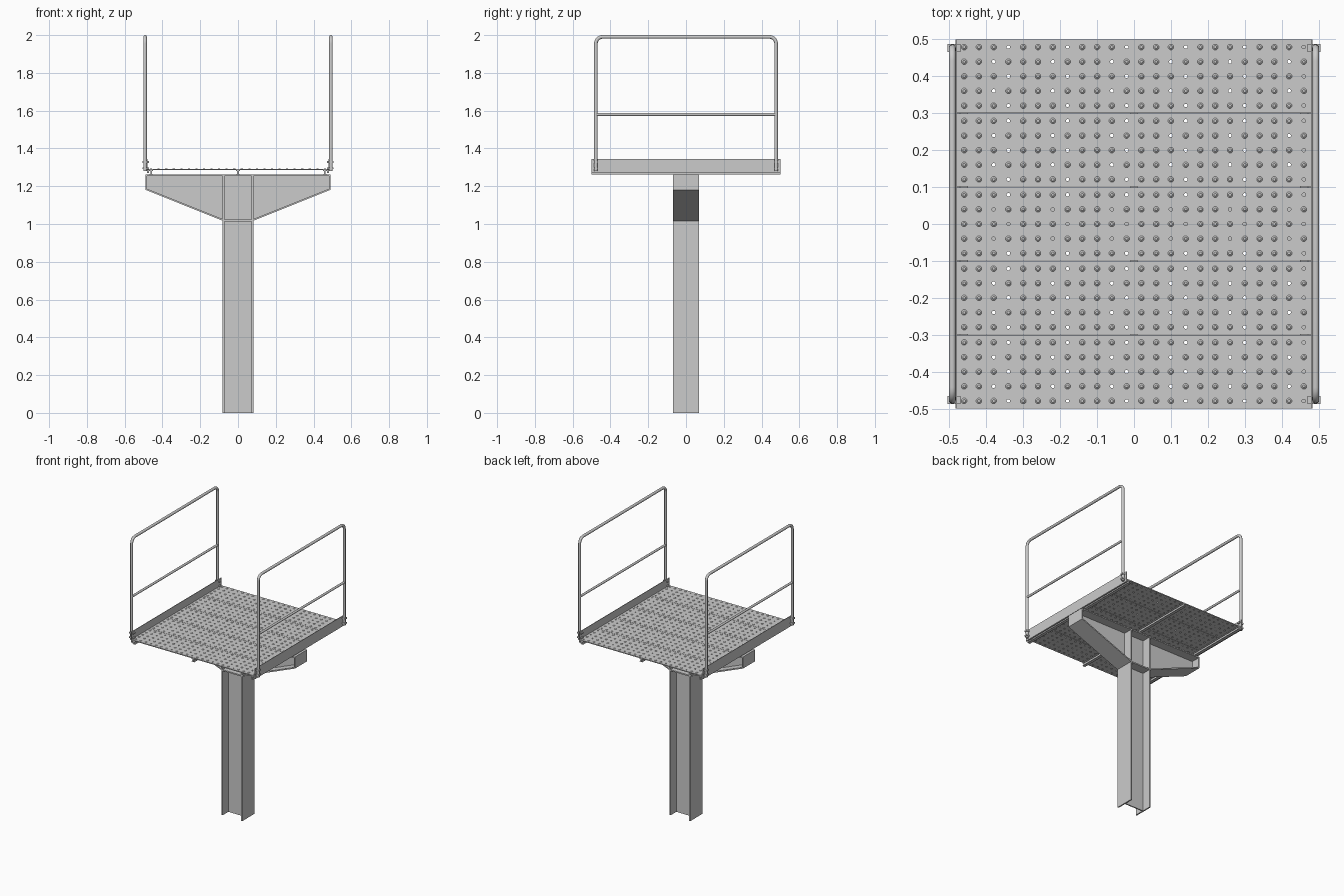
import bpy, bmesh, math
from mathutils import Vector

if "Cube" in bpy.data.objects:
    bpy.data.objects.remove(bpy.data.objects["Cube"])


def finish(name, bm, smooth=False):
    bmesh.ops.recalc_face_normals(bm, faces=bm.faces)
    me = bpy.data.meshes.new(name)
    bm.to_mesh(me)
    bm.free()
    ob = bpy.data.objects.new(name, me)
    bpy.context.collection.objects.link(ob)
    if smooth:
        bpy.context.view_layer.objects.active = ob
        ob.select_set(True)
        bpy.ops.object.shade_smooth_by_angle(angle=math.radians(40))
        ob.select_set(False)
    return ob


def prism(name, pts, y0, y1):
    """Extrude an x-z outline along y."""
    bm = bmesh.new()
    f = bm.faces.new([bm.verts.new((x, y0, z)) for x, z in pts])
    r = bmesh.ops.extrude_face_region(bm, geom=[f])
    vs = [v for v in r['geom'] if isinstance(v, bmesh.types.BMVert)]
    bmesh.ops.translate(bm, verts=vs, vec=(0, y1 - y0, 0))
    # make sure the starting cap is present
    if not any(all(abs(v.co.y - y0) < 1e-6 for v in g.verts) for g in bm.faces):
        bm.faces.new([v for v in bm.verts if abs(v.co.y - y0) < 1e-6])
    return finish(name, bm)


def box(name, x0, x1, y0, y1, z0, z1):
    return prism(name, [(x0, z0), (x1, z0), (x1, z1), (x0, z1)], y0, y1)


def tube(name, pts, r, sides=12):
    """Sweep a round section along a path lying in a y-z plane."""
    bm = bmesh.new()
    pts = [Vector(p) for p in pts]
    rings = []
    for i, p in enumerate(pts):
        t = (pts[min(i + 1, len(pts) - 1)] - pts[max(i - 1, 0)]).normalized()
        u = Vector((1, 0, 0))
        w = t.cross(u)
        rings.append([bm.verts.new(p + r * (math.cos(a) * u + math.sin(a) * w))
                      for a in (2 * math.pi * k / sides for k in range(sides))])
    for a, b in zip(rings, rings[1:]):
        for k in range(sides):
            n = (k + 1) % sides
            bm.faces.new((a[k], a[n], b[n], b[k]))
    bm.faces.new(rings[0])
    bm.faces.new(rings[-1])
    return finish(name, bm, True)


HW = 0.068   # half width of the steel sections
TOP = 1.262  # top of the bracket

# column web and bracket web
box("column_web", -0.075, 0.075, -0.004, 0.004, 0, 1.03)
prism("bracket_web", [(-0.485, TOP - 0.004), (-0.485, 1.188), (-0.078, 1.024),
                      (0.078, 1.024), (0.485, 1.188), (0.485, TOP - 0.004)], -0.004, 0.004)
box("bracket_top_flange", -0.49, 0.49, -HW, HW, TOP - 0.008, TOP)
box("column_stiffener", -0.075, 0.075, -HW, HW, 1.014, 1.023)

for s, side in ((-1, "left"), (1, "right")):
    # column flange, sloping bracket flange and end plate
    xs = sorted((s * 0.072, s * 0.081))
    box(side + "_column_flange", *xs, -HW, HW, 0, TOP - 0.004)
    prism(side + "_bracket_flange", [(s * 0.078, 1.016), (s * 0.49, 1.181),
                                     (s * 0.49, 1.190), (s * 0.078, 1.025)], -HW, HW)
    xs = sorted((s * 0.483, s * 0.49))
    box(side + "_end_plate", *xs, -HW, HW, 1.181, TOP)

# I-shaped joists under the deck
half = [(0.010, 1.262), (0.010, 1.266), (0.004, 1.266),
        (0.004, 1.281), (0.010, 1.281), (0.010, 1.285)]
for name, x in (("left", -0.46), ("middle", 0), ("right", 0.46)):
    prism(name + "_joist", [(x + a, z) for a, z in half]
          + [(x - a, z) for a, z in reversed(half)], -0.5, 0.5)


def plank(name, yc):
    """Anti-slip plank: a grid of cells, each with a raised stud or a drain hole."""
    bm = bmesh.new()
    z, nx, ny = 1.291, 24, 5
    cx, cy = 0.96 / nx, 0.198 / ny
    for i in range(nx):
        for j in range(ny):
            x, y = -0.48 + (i + 0.5) * cx, yc + (j - 2) * cy
            cor = [bm.verts.new((x + a * cx / 2, y + b * cy / 2, z))
                   for a, b in ((1, 1), (-1, 1), (-1, -1), (1, -1))]
            hole = (i % 4 == 2 and j in (1, 3)) or (i % 4 == 3 and j in (0, 2, 4))

            def ring(rad, h):
                return [bm.verts.new((x + rad * math.cos(a), y + rad * math.sin(a), z + h))
                        for a in (math.radians(22.5 + 45 * k) for k in range(8))]

            base = ring(0.005 if hole else 0.008, 0)
            for q in range(4):
                a, b, n = base[2 * q], base[2 * q + 1], (q + 1) % 4
                bm.faces.new((cor[q], b, a))
                bm.faces.new((cor[q], cor[n], base[2 * n], b))
            if not hole:
                top = ring(0.004, 0.003)
                for k in range(8):
                    n = (k + 1) % 8
                    bm.faces.new((base[k], base[n], top[n], top[k]))
                bm.faces.new(top)
    bmesh.ops.remove_doubles(bm, verts=bm.verts, dist=0.0005)
    ob = finish(name, bm)
    # an open sheet: make sure the studs face upwards
    if ob.data.polygons[0].normal.z < 0:
        ob.data.flip_normals()
    m = ob.modifiers.new("thickness", 'SOLIDIFY')
    m.thickness = 0.006
    m.offset = -1


for n in range(5):
    plank("deck_plank_%d" % (n + 1), -0.4 + 0.2 * n)

# side guards
for s, side in ((-1, "left"), (1, "right")):
    # toe board with a thicker lower lip
    prism(side + "_toe_board", [(s * x, z) for x, z in (
        (0.472, 1.270), (0.483, 1.270), (0.483, 1.343),
        (0.479, 1.343), (0.479, 1.284), (0.472, 1.284))], -0.5, 0.5)
    # bent handrail and middle rail
    x, ye, zt, R = s * 0.492, 0.477, 1.9905, 0.035
    path = [(x, -ye, 1.28)]
    for c, start in ((-1, 180), (1, 90)):
        for k in range(7):
            a = math.radians(start - 15 * k)
            path.append((x, c * (ye - R) + R * math.cos(a), zt - R + R * math.sin(a)))
    path.append((x, ye, 1.28))
    tube(side + "_handrail", path, 0.0095)
    tube(side + "_middle_rail", [(x, -ye, 1.58), (x, ye, 1.58)], 0.008)
    # post clamps
    for y, end in ((-ye, "front"), (ye, "back")):
        for h, level in ((1.295, "lower"), (1.328, "upper")):
            xs = sorted((s * 0.470, s * 0.505))
            box("%s_%s_%s_clamp" % (side, end, level), *xs, y - 0.011, y + 0.011,
                h - 0.005, h + 0.005)
